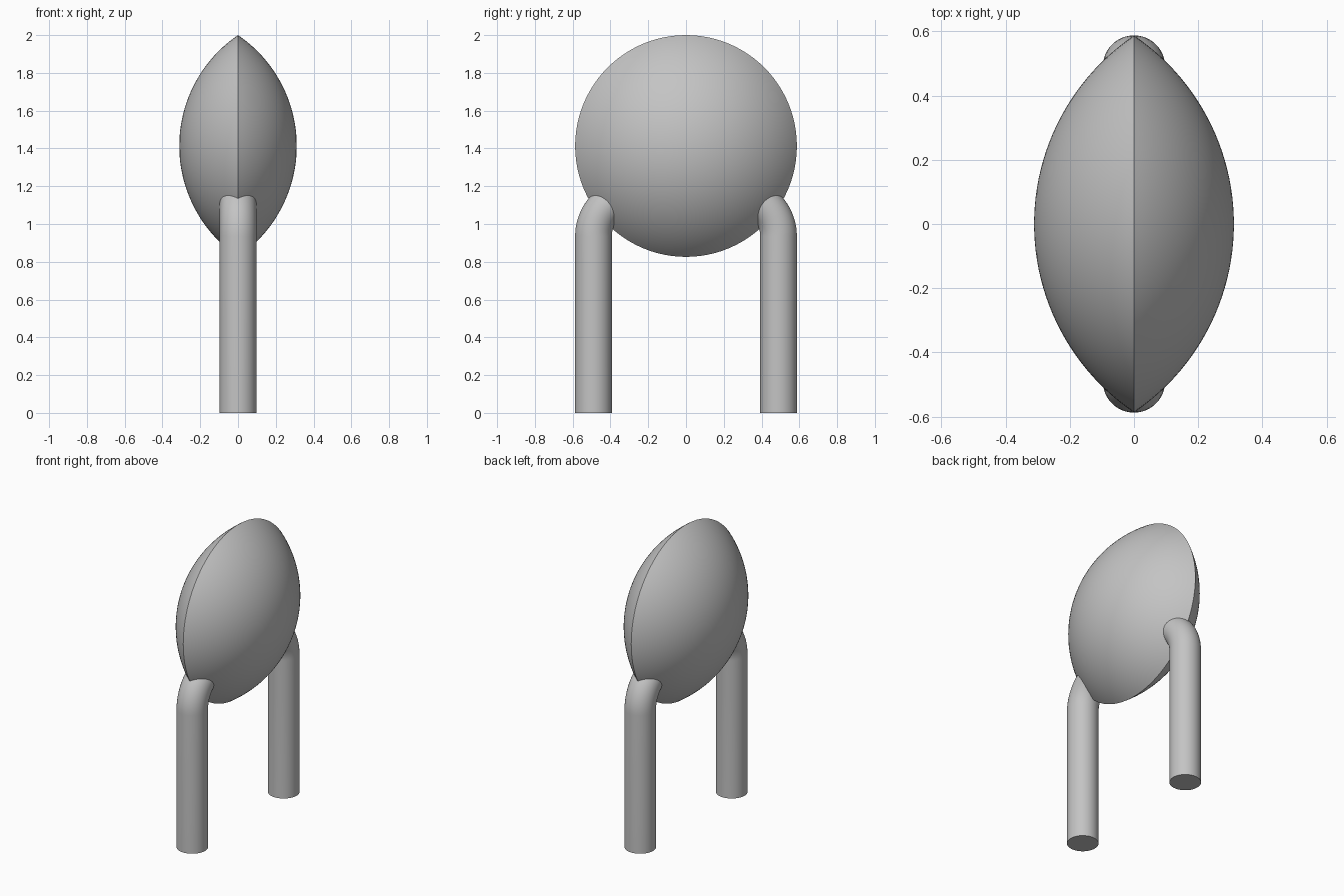
import bpy, bmesh
from math import sin, cos, pi, radians, sqrt, asin
from mathutils import Vector, Matrix

cube = bpy.data.objects.get("Cube")
if cube:
    bpy.data.objects.remove(cube, do_unlink=True)

# Single grey material
GREY = (0.55, 0.55, 0.55, 1)
grey = bpy.data.materials.new("plain grey")
grey.use_nodes = True
grey.diffuse_color = GREY
grey.node_tree.nodes["Principled BSDF"].inputs["Base Color"].default_value = GREY


def finish(name, bm):
    bmesh.ops.remove_doubles(bm, verts=bm.verts, dist=1e-5)
    bmesh.ops.recalc_face_normals(bm, faces=bm.faces)
    mesh = bpy.data.meshes.new(name)
    bm.to_mesh(mesh)
    bm.free()
    mesh.materials.append(grey)
    obj = bpy.data.objects.new(name, mesh)
    bpy.context.collection.objects.link(obj)
    bpy.ops.object.select_all(action="DESELECT")
    obj.select_set(True)
    bpy.context.view_layer.objects.active = obj
    bpy.ops.object.shade_smooth_by_angle(angle=radians(40))
    return obj


# Lens body: two spherical caps meeting at a sharp rim, spun about x
RIM, HALF, CENTRE = 0.587, 0.311, 1.413
ball = (RIM ** 2 + HALF ** 2) / (2 * HALF)
sweep = asin(RIM / ball)
STEPS = 24
bm = bmesh.new()
for side in (-1, 1):
    profile = []
    for i in range(STEPS + 1):
        a = sweep * i / STEPS
        x = side * (ball * cos(a) - ball + HALF)
        profile.append(bm.verts.new((x, 0, CENTRE + ball * sin(a))))
    edges = [bm.edges.new(pair) for pair in zip(profile, profile[1:])]
    bmesh.ops.spin(bm, geom=profile + edges, cent=(0, 0, CENTRE), axis=(1, 0, 0),
                   angle=2 * pi, steps=96, use_merge=True)
finish("lens_body", bm)


# Legs: round tubes that rise straight, then bend inward into the body
LEG, LEG_Y, BEND_Z, BEND, TURN = 0.097, 0.49, 0.935, 0.22, radians(50)
SIDES = 48


def leg(name, facing):
    path = [(0, 0, 0)]                         # inward offset, height, tilt
    for i in range(13):
        a = TURN * i / 12
        path.append((BEND * (1 - cos(a)), BEND_Z + BEND * sin(a), a))
    inward, height, tilt = path[-1]
    path.append((inward + 0.1 * sin(tilt), height + 0.1 * cos(tilt), tilt))
    bm = bmesh.new()
    rings = []
    for inward, height, tilt in path:
        ring = []
        for k in range(SIDES):
            t = 2 * pi * k / SIDES
            across = LEG * sin(t)
            y = -LEG_Y + inward + across * cos(tilt)
            z = height - across * sin(tilt)
            ring.append(bm.verts.new((LEG * cos(t), -facing * y, z)))
        rings.append(ring)
    for low, high in zip(rings, rings[1:]):
        for k in range(SIDES):
            n = (k + 1) % SIDES
            bm.faces.new((low[k], low[n], high[n], high[k]))
    bm.faces.new(rings[0])
    bm.faces.new(rings[-1])
    finish(name, bm)


leg("front_leg", -1)
leg("back_leg", 1)
